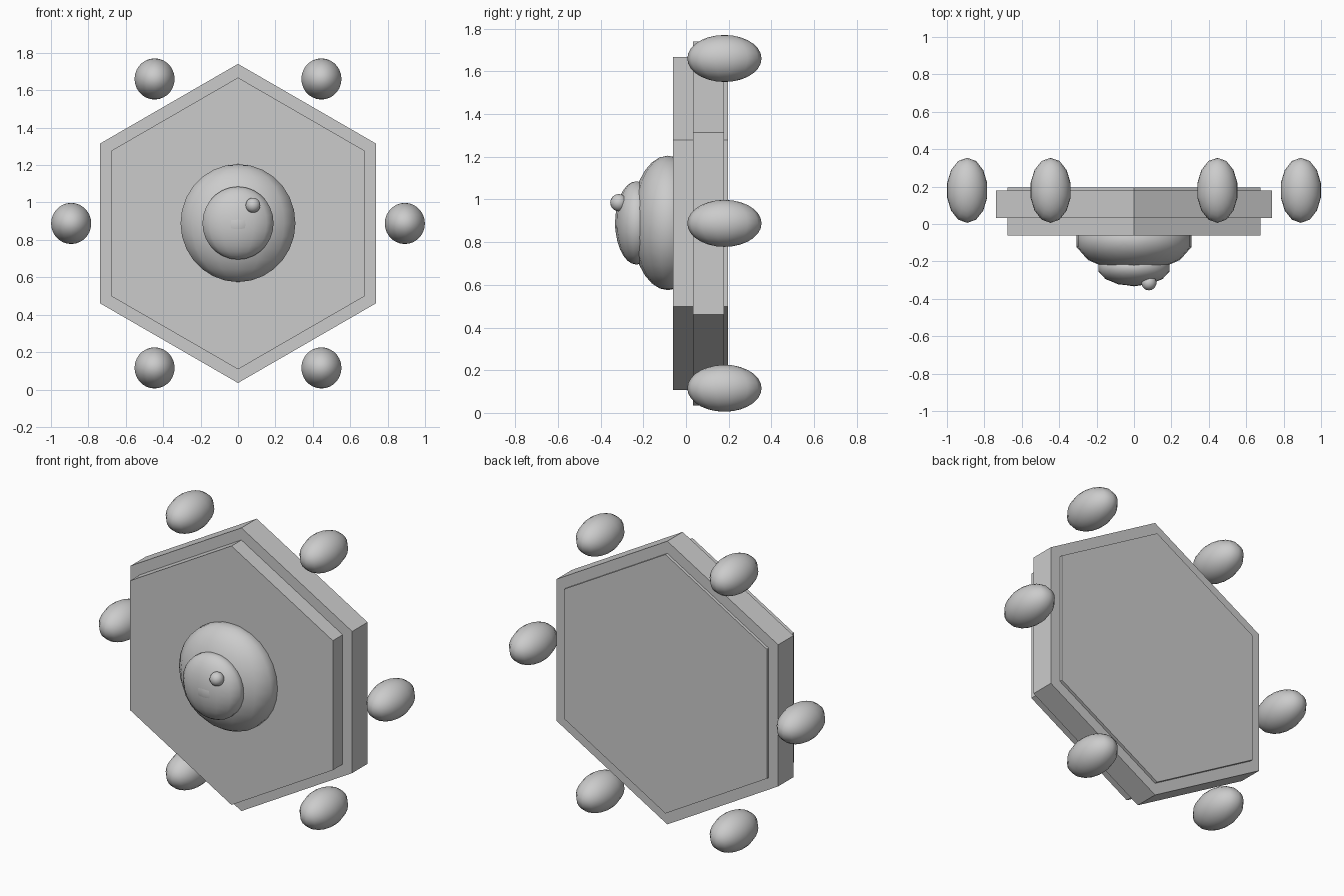
import bpy, bmesh
from math import cos, sin, radians

cube = bpy.data.objects.get("Cube")
if cube:
    bpy.data.objects.remove(cube, do_unlink=True)

# One plain grey for every part
grey = bpy.data.materials.new("light grey")
grey.use_nodes = True
grey.diffuse_color = (0.6, 0.6, 0.6, 1)
grey.node_tree.nodes["Principled BSDF"].inputs["Base Color"].default_value = (0.6, 0.6, 0.6, 1)

CENTRE_Z = 0.888


def add_object(name, bm, location=(0, 0, 0), smooth=False):
    bmesh.ops.recalc_face_normals(bm, faces=bm.faces)
    for face in bm.faces:
        face.smooth = smooth
    mesh = bpy.data.meshes.new(name)
    bm.to_mesh(mesh)
    bm.free()
    mesh.materials.append(grey)
    obj = bpy.data.objects.new(name, mesh)
    obj.location = location
    bpy.context.collection.objects.link(obj)
    return obj


def hex_plate(name, radius, front, back):
    """Upright hexagonal slab with a corner at the top."""
    bm = bmesh.new()
    corners = [radians(90 + 60 * i) for i in range(6)]
    face = bm.faces.new([bm.verts.new((radius * cos(a), front, radius * sin(a)))
                         for a in corners])
    extruded = bmesh.ops.extrude_face_region(bm, geom=[face])["geom"]
    bmesh.ops.translate(bm, vec=(0, back - front, 0),
                        verts=[v for v in extruded if isinstance(v, bmesh.types.BMVert)])
    # Keep the front cap closed
    if not face.is_valid or len(bm.faces) < 8:
        bmesh.ops.holes_fill(bm, edges=bm.edges, sides=6)
    return add_object(name, bm, (0, 0, CENTRE_Z))


def ellipsoid(name, location, radius, depth):
    """Smooth ball, round from the front and stretched along y."""
    bm = bmesh.new()
    bmesh.ops.create_uvsphere(bm, u_segments=14, v_segments=14, radius=1)
    bmesh.ops.scale(bm, vec=(radius, depth, radius), verts=bm.verts)
    return add_object(name, bm, location, smooth=True)


# Body: wide rim around a deeper core
hex_plate("core_plate", 0.78, -0.062, 0.196)
hex_plate("rim_plate", 0.853, 0.032, 0.178)

# Stacked domes on the front
ellipsoid("large_dome", (0, -0.085, 0.89), 0.315, 0.172)
ellipsoid("small_dome", (0, -0.232, 0.89), 0.195, 0.1)
ellipsoid("centre_bump", (0, -0.285, 0.885), 0.085, 0.048)
ellipsoid("front_bead", (0.08, -0.315, 0.985), 0.04, 0.04)

# Six free balls around the sides
for i in range(6):
    a = radians(60 * i)
    ellipsoid(f"outer_ball_{i + 1}",
              (0.892 * cos(a), 0.18, CENTRE_Z + 0.892 * sin(a)), 0.11, 0.174)
